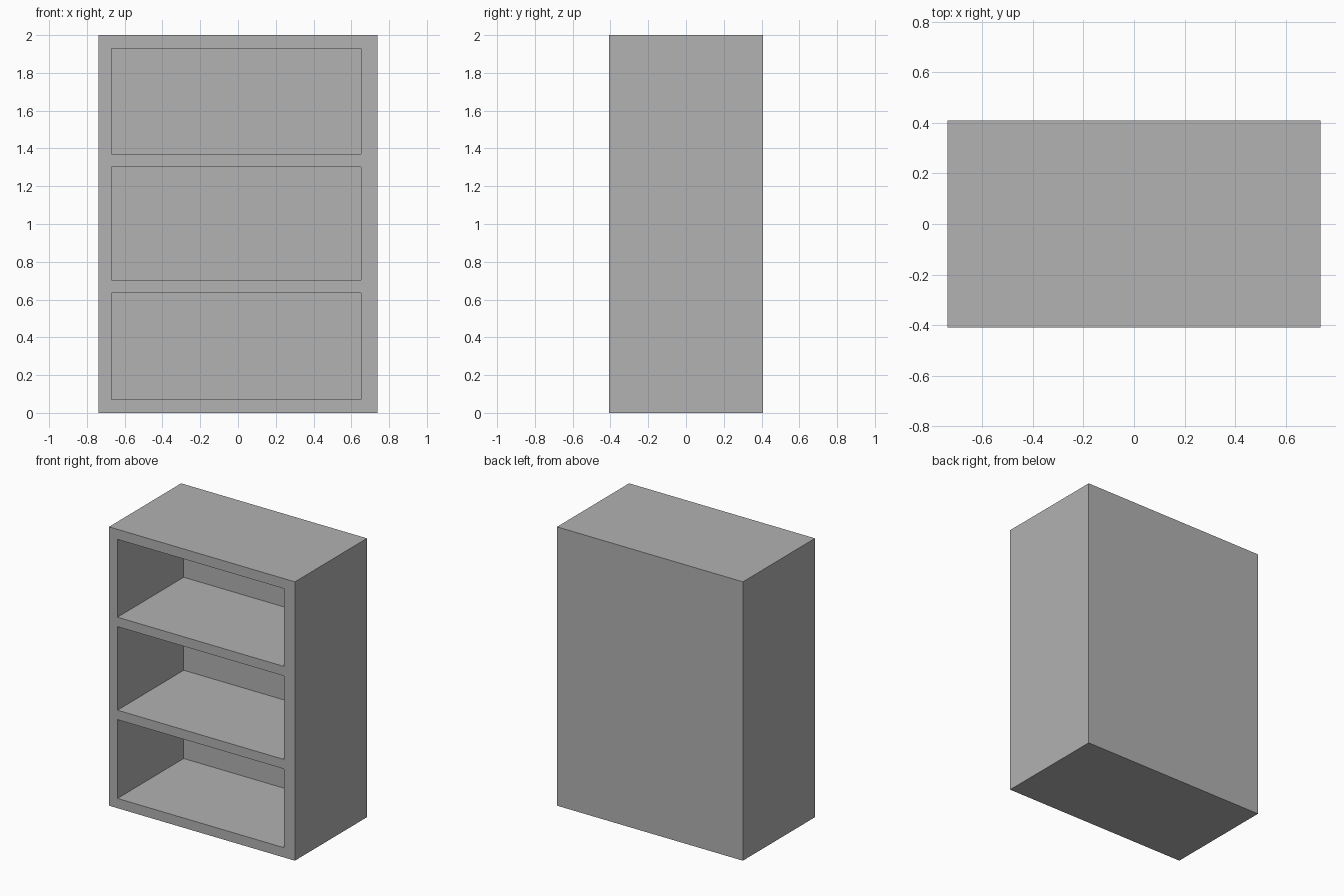
import bpy
import bmesh
from mathutils import Matrix, Vector

cube = bpy.data.objects.get("Cube")
if cube:
    bpy.data.objects.remove(cube, do_unlink=True)

# Overall size, opening limits and depth of the shelf bays
WIDTH, DEPTH, HEIGHT = 1.475, 0.817, 2.0
LEFT, RIGHT = -0.67, 0.652
BAYS = [(0.07, 0.635), (0.703, 1.302), (1.37, 1.928)]
BAY_DEPTH = 0.75

# Plain grey finish
grey = bpy.data.materials.new("plain_grey")
grey.use_nodes = True
colour = (0.445, 0.445, 0.445, 1)
grey.diffuse_color = colour
grey.node_tree.nodes["Principled BSDF"].inputs["Base Color"].default_value = colour

# Solid cabinet block standing on the ground
bm = bmesh.new()
bmesh.ops.create_cube(bm, size=1, matrix=Matrix.Translation((0, 0, HEIGHT / 2))
                      @ Matrix.Diagonal((WIDTH, DEPTH, HEIGHT, 1)))


def cut_front(point, normal):
    """Score the front face along a plane."""
    front = [f for f in bm.faces if f.normal.y < -0.9]
    geom = front + list({e for f in front for e in f.edges})
    geom += list({v for f in front for v in f.verts})
    bmesh.ops.bisect_plane(bm, geom=geom, plane_co=point, plane_no=normal)
    bm.normal_update()


bm.normal_update()
for x in (LEFT, RIGHT):
    cut_front((x, 0, 0), (1, 0, 0))
for z in (level for bay in BAYS for level in bay):
    cut_front((0, 0, z), (0, 0, 1))


def in_bay(face):
    c = face.calc_center_median()
    return (face.normal.y < -0.9 and LEFT < c.x < RIGHT
            and any(low < c.z < high for low, high in BAYS))


# Three open bays pushed back from the front face
openings = [f for f in bm.faces if in_bay(f)]
result = bmesh.ops.extrude_face_region(bm, geom=openings)
moved = [g for g in result["geom"] if isinstance(g, bmesh.types.BMVert)]
bmesh.ops.translate(bm, verts=moved, vec=Vector((0, BAY_DEPTH, 0)))
bmesh.ops.delete(bm, geom=[f for f in openings if f.is_valid], context="FACES_ONLY")
bmesh.ops.recalc_face_normals(bm, faces=bm.faces[:])

mesh = bpy.data.meshes.new("shelf_cabinet")
bm.to_mesh(mesh)
bm.free()
mesh.materials.append(grey)
cabinet = bpy.data.objects.new("shelf_cabinet", mesh)
bpy.context.collection.objects.link(cabinet)
